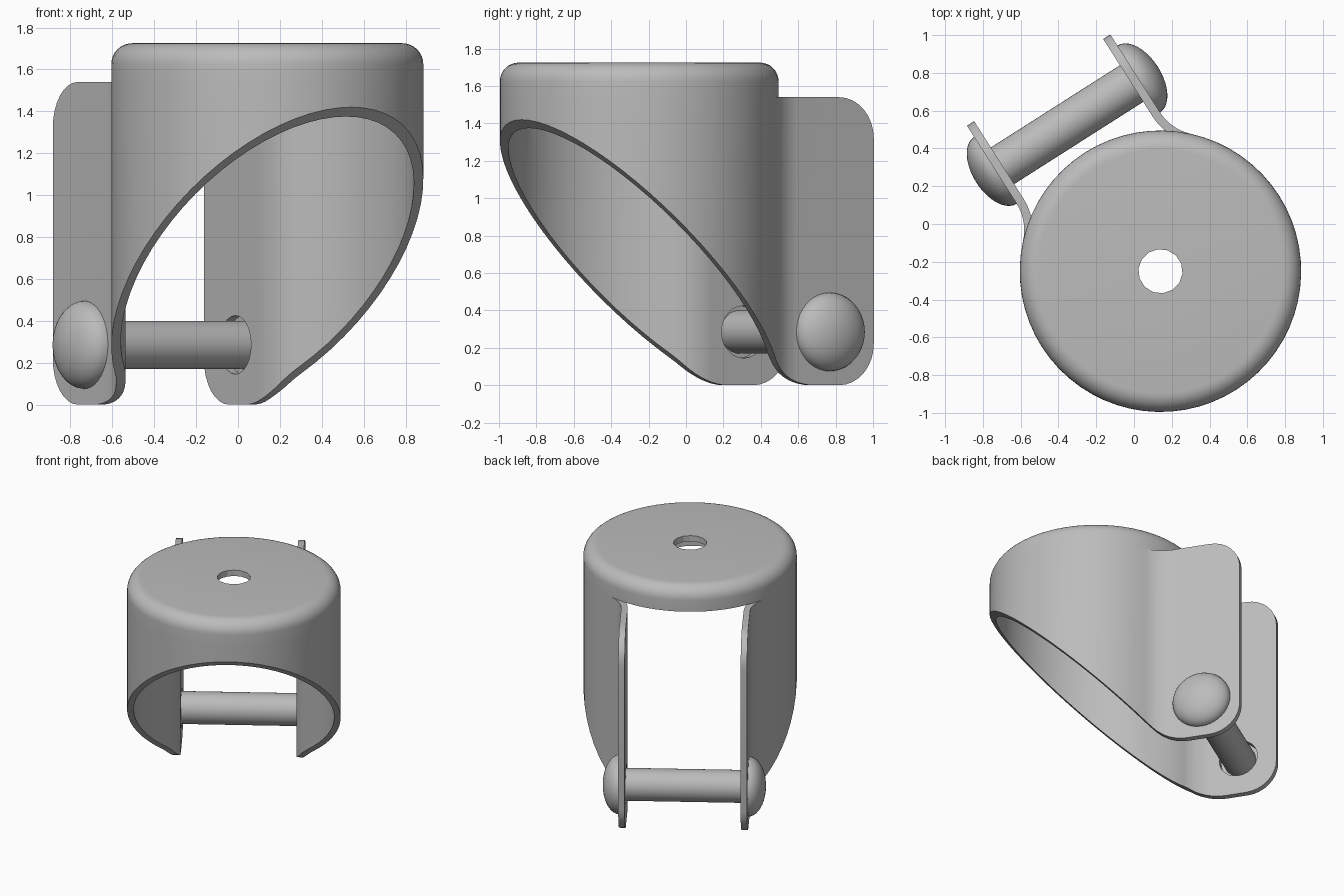
import bpy, bmesh
from math import pi, cos, sin, atan2, radians, sqrt, tan
from mathutils import Matrix, Vector

cube = bpy.data.objects.get("Cube")
if cube:
    bpy.data.objects.remove(cube)

# Local frame: x runs along the fork arms, y along the axle, z up
FRAME = Matrix.Translation((0.14, -0.25, 0)) @ Matrix.Rotation(radians(122.5), 4, 'Z')
R, T, ARM, TIP = 0.745, 0.045, 0.45, 1.2      # shell radius, wall, arm offset, arm end
TOP, SHOULDER = 1.725, 1.54
AXLE_X, AXLE_Z = 0.92, 0.285
SEG = 64

steel = bpy.data.materials.new("plain_grey")
steel.use_nodes = True
GREY = (0.5, 0.5, 0.5, 1)
steel.diffuse_color = GREY
steel.node_tree.nodes["Principled BSDF"].inputs["Base Color"].default_value = GREY


def finish(name, bm, helper=False):
    bmesh.ops.remove_doubles(bm, verts=bm.verts, dist=1e-5)
    bmesh.ops.recalc_face_normals(bm, faces=bm.faces)
    mesh = bpy.data.meshes.new(name)
    bm.to_mesh(mesh)
    bm.free()
    mesh.materials.append(steel)
    ob = bpy.data.objects.new(name, mesh)
    bpy.context.collection.objects.link(ob)
    ob.matrix_world = FRAME
    ob.hide_render = helper
    return ob


def prism(name, pts, shift, helper=False):
    """Extrude a flat outline given as 3D points."""
    bm = bmesh.new()
    face = bm.faces.new([bm.verts.new(p) for p in pts])
    ext = bmesh.ops.extrude_face_region(bm, geom=[face])
    bmesh.ops.translate(bm, vec=shift, verts=[g for g in ext["geom"] if isinstance(g, bmesh.types.BMVert)])
    return finish(name, bm, helper)


def lathe(name, profile, axis, centre, steps, closed=False, helper=False):
    """Revolve (radius, height) points about an axis."""
    bm = bmesh.new()
    vs = []
    for r, h in profile:
        p = Vector((r, 0, h)) if axis == 'Z' else Vector((r, h, 0))
        vs.append(bm.verts.new(p + Vector(centre)))
    pairs = list(zip(vs, vs[1:])) + ([(vs[-1], vs[0])] if closed else [])
    edges = [bm.edges.new(p) for p in pairs]
    direction = (0, 0, 1) if axis == 'Z' else (0, 1, 0)
    bmesh.ops.spin(bm, geom=vs + edges, cent=centre, axis=direction,
                   angle=2 * pi, steps=steps, use_duplicate=False)
    return finish(name, bm, helper)


def arc(cx, cy, r, a0, a1, n):
    return [(cx + r * cos(a0 + (a1 - a0) * i / n), cy + r * sin(a0 + (a1 - a0) * i / n))
            for i in range(n + 1)]


def smooth(mesh):
    mesh.shade_smooth()
    mesh.set_sharp_from_angle(angle=radians(30))


# Wall plan: front arc that flares into two parallel arms
flare = (R / sqrt(2) - ARM) / (1 - 1 / sqrt(2))
fc = ARM + flare


def wall_side(inset):
    half = arc(0, 0, R - inset, pi, pi / 4, SEG * 3 // 8)
    half += arc(fc, fc, flare + inset, -3 * pi / 4, -pi / 2, 10)[1:]
    half.append((TIP + 0.1, ARM - inset))
    return [(x, -y) for x, y in reversed(half[1:])] + half


plan = wall_side(0) + wall_side(T)[::-1]
bracket = prism("fork_bracket", [(x, y, -0.1) for x, y in plan], (0, 0, 1.8))

# Side outline: slanted front cut, rounded foot and rounded arm corners
SLANT, C = 0.675, 0.22
foot_r = 0.15 / tan(pi / 8)
side = [(SLANT - SHOULDER, SHOULDER)]
side += arc(SLANT + 0.15, foot_r, foot_r, -3 * pi / 4, -pi / 2, 8)
side += arc(TIP - C, C, C, -pi / 2, 0, 8)
side += arc(TIP - C, SHOULDER - C, C, 0, pi / 2, 8)
side_cut = prism("side_outline_cutter", [(x, -1, z) for x, z in side], (0, 2, 0), True)

# Round cap with rolled edge
B = 0.1
cap_profile = [(0, TOP - T)] + arc(R - B, TOP - B, B - T, pi / 2, 0, 6)
cap_profile += [(R - T, SHOULDER), (R, SHOULDER)]
cap_profile += arc(R - B, TOP - B, B, 0, pi / 2, 8) + [(0, TOP)]
cap = lathe("cap_helper", cap_profile, 'Z', (0, 0, 0), SEG, helper=True)

# Hole cutters
stem_hole = lathe("stem_hole_cutter", [(0, 1.6), (0.117, 1.6), (0.117, 1.8), (0, 1.8)],
                  'Z', (0, 0, 0), 14, helper=True)
axle_hole = lathe("axle_hole_cutter", [(0, -0.6), (0.14, -0.6), (0.14, 0.6), (0, 0.6)],
                  'Y', (AXLE_X, 0, AXLE_Z), 24, helper=True)

# Combine the bracket into one body
for tool, op in ((side_cut, 'INTERSECT'), (cap, 'UNION'),
                 (stem_hole, 'DIFFERENCE'), (axle_hole, 'DIFFERENCE')):
    mod = bracket.modifiers.new(op.lower(), 'BOOLEAN')
    mod.operation, mod.solver, mod.object = op, 'EXACT', tool
bpy.context.view_layer.update()
graph = bpy.context.evaluated_depsgraph_get()
body = bpy.data.meshes.new_from_object(bracket.evaluated_get(graph))
bracket.modifiers.clear()
bracket.data = body
smooth(body)
for helper in (side_cut, cap, stem_hole, axle_hole):
    bpy.data.objects.remove(helper)

# Axle pin with a domed head at each end
HEAD, DOME = 0.21, 0.12
end = [(0.115, ARM)] + [(HEAD * cos(i * pi / 20), ARM + DOME * sin(i * pi / 20)) for i in range(10)]
end.append((0, ARM + DOME))
pin = [(r, -h) for r, h in reversed(end)] + end
axle = lathe("axle_pin", pin, 'Y', (AXLE_X, 0, AXLE_Z), 40)
smooth(axle.data)
